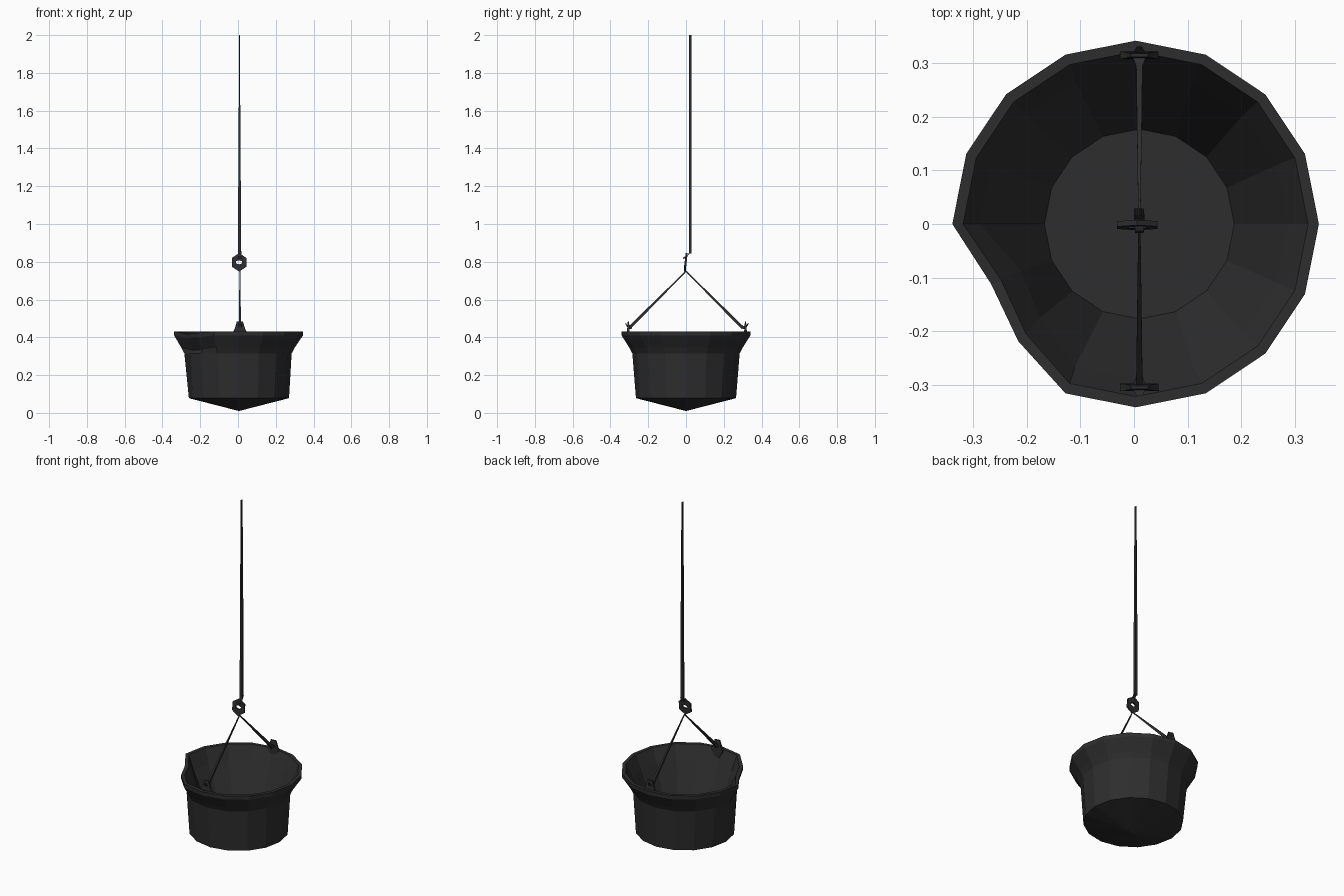
import bpy, bmesh, math
from mathutils import Vector

if "Cube" in bpy.data.objects:
    bpy.data.objects.remove(bpy.data.objects["Cube"])

iron = bpy.data.materials.new("dark iron")
iron.diffuse_color = (0.027, 0.027, 0.027, 1)
iron.use_nodes = True
iron.node_tree.nodes["Principled BSDF"].inputs["Base Color"].default_value = iron.diffuse_color


def finish(name, bm):
    bmesh.ops.recalc_face_normals(bm, faces=bm.faces[:])
    me = bpy.data.meshes.new(name)
    bm.to_mesh(me)
    bm.free()
    me.materials.append(iron)
    ob = bpy.data.objects.new(name, me)
    bpy.context.collection.objects.link(ob)
    return ob


def loft(name, stations):
    """Four-sided bar; each station is (centre, offset_a, offset_b)."""
    bm = bmesh.new()
    prev = first = None
    for c, a, b in stations:
        c, a, b = Vector(c), Vector(a), Vector(b)
        ring = [bm.verts.new(c + a * s + b * t) for s, t in ((1, 1), (-1, 1), (-1, -1), (1, -1))]
        if prev:
            for i in range(4):
                j = (i + 1) % 4
                bm.faces.new((prev[i], prev[j], ring[j], ring[i]))
        first = first or ring
        prev = ring
    bm.faces.new(first)
    bm.faces.new(prev)
    return finish(name, bm)


# cauldron: 16-sided double-walled lathe with a dent at the front left
SIDES = 16
# (radius, height, centre x, dent push)
profile = [(0.265, 0.078, 0.005, 0), (0.284, 0.315, 0.0, 0.012), (0.30, 0.345, 0.0, 0.05),
           (0.341, 0.41, 0.003, 0.05), (0.342, 0.432, 0.003, 0.05),
           (0.322, 0.432, 0.003, 0.05), (0.288, 0.35, 0.0, 0.06), (0.177, 0.09, 0.01, 0)]
dent = {9: 1.0, 10: 0.65}
bm = bmesh.new()
rings = []
for k, (r, z, cx, push) in enumerate(profile):
    ring = []
    for i in range(SIDES):
        a = math.tau * i / SIDES
        d = dent.get(i, 0)
        rr = r - push * d
        zz = z - (0.014 * d if push >= 0.05 else 0)
        ring.append(bm.verts.new((cx + rr * math.cos(a), rr * math.sin(a), zz)))
    rings.append(ring)
for lo, hi in zip(rings, rings[1:]):
    for i in range(SIDES):
        j = (i + 1) % SIDES
        bm.faces.new((lo[i], lo[j], hi[j], hi[i]))
# pointed underside and flat inner floor
tip = bm.verts.new((0.005, 0, 0.01))
for i in range(SIDES):
    bm.faces.new((rings[0][(i + 1) % SIDES], rings[0][i], tip))
bm.faces.new(rings[-1])
finish("cauldron", bm)

# lugs, their eyes and the two bail wires
X = 0.01
for side, y in (("front", -0.305), ("back", 0.315)):
    s = 1 if y > 0 else -1
    loft(side + "_lug", [((X, y, z), (w, 0, 0), (0, t, 0)) for z, w, t in
                         ((0.38, 0.012, 0.005), (0.43, 0.036, 0.007), (0.45, 0.026, 0.006),
                          (0.485, 0.016, 0.003))])
    loft(side + "_eye", [((X, y - s * 0.02, 0.455), (0.006, 0, 0), (0, 0, 0.009)),
                         ((X, y, 0.45), (0.014, 0, 0), (0, 0, 0.007)),
                         ((X, y + s * 0.016, 0.475), (0.005, 0, 0), (0, 0, 0.004))])
    loft(side + "_wire", [((X, s * 0.30, 0.45), (0.006, 0, 0), (0, 0.006, s * 0.006)),
                          ((X, s * 0.15, 0.6), (0.004, 0, 0), (0, 0.004, s * 0.004)),
                          ((X, 0, 0.75), (0.002, 0, 0), (0, 0.002, s * 0.002))])

# flat hexagonal ring joining the wires
bm = bmesh.new()
outer, inner = [], []
for y in (-0.007, 0.003):
    for r, lst in ((0.046, outer), (0.02, inner)):
        for i in range(6):
            a = math.tau * (i + 0.5) / 6
            dz = r * math.sin(a)
            lst.append(bm.verts.new((0.006 + r * 0.95 * math.cos(a), y + dz * 0.1,
                                     0.797 + dz * (1.05 if r > 0.03 else 0.55))))
for i in range(6):
    j = (i + 1) % 6
    bm.faces.new((outer[i], outer[j], inner[j], inner[i]))
    bm.faces.new((outer[i + 6], outer[j + 6], inner[j + 6], inner[i + 6]))
    bm.faces.new((outer[i], outer[j], outer[j + 6], outer[i + 6]))
    bm.faces.new((inner[i], inner[j], inner[j + 6], inner[i + 6]))
finish("ring", bm)

# hook and long tapering hanger rod
loft("hook", [((X, -0.015, 0.82), (0.008, 0, 0), (0, 0.002, 0.005)),
              ((X, 0.008, 0.828), (0.01, 0, 0), (0, 0.003, 0.006)),
              ((X, 0.022, 0.852), (0.008, 0, 0), (0, 0.007, 0.004))])
loft("hanger_rod", [((0.008, 0.022, z), (w, 0, 0), (0, 0.007, 0)) for z, w in
                    ((0.845, 0.008), (1.38, 0.006), (1.74, 0.003), (2.0, 0.0015))])
